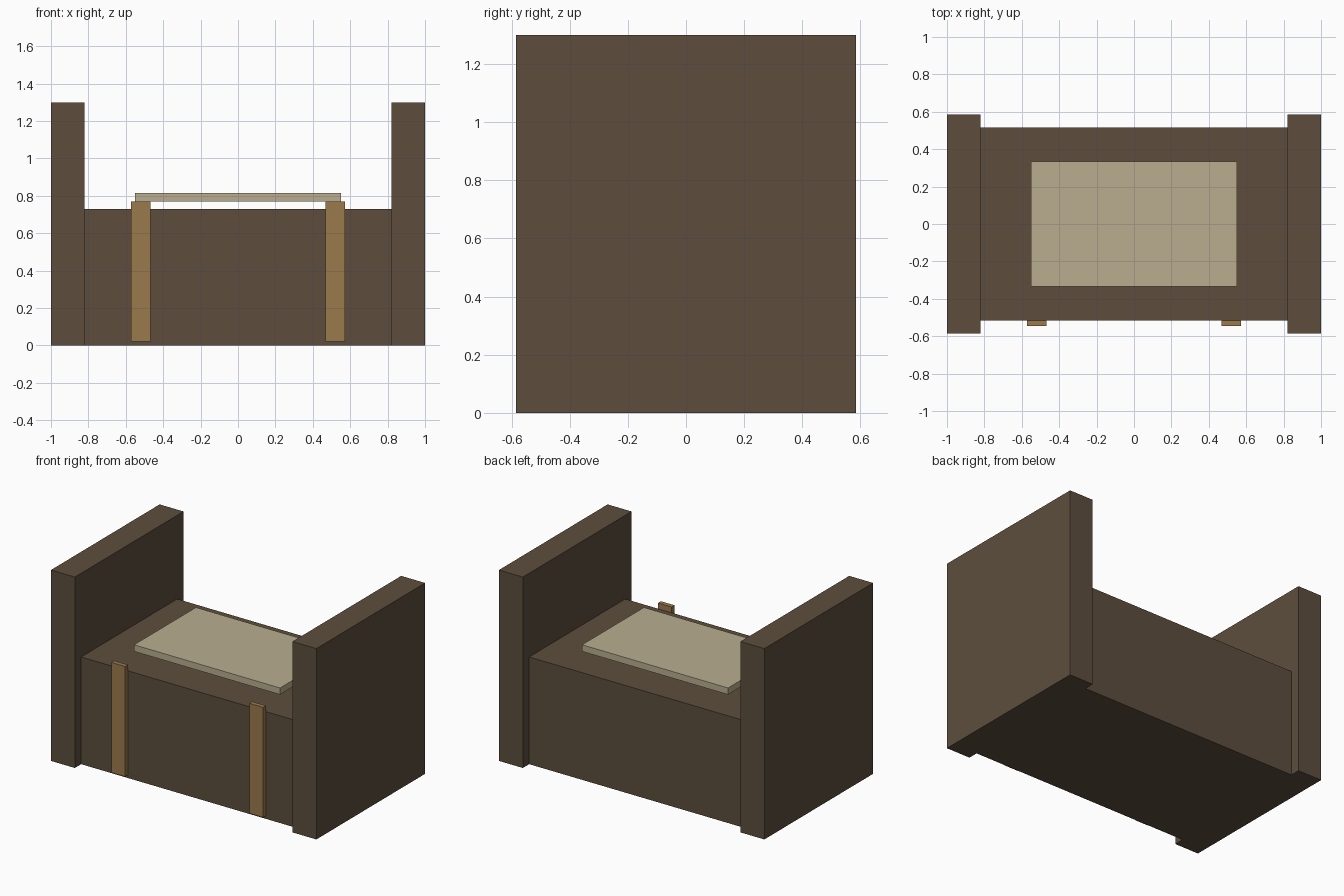
import bpy

if "Cube" in bpy.data.objects:
    bpy.data.objects.remove(bpy.data.objects["Cube"])


def material(name, rgb):
    mat = bpy.data.materials.new(name)
    mat.diffuse_color = (*rgb, 1.0)
    mat.use_nodes = True
    mat.node_tree.nodes["Principled BSDF"].inputs["Base Color"].default_value = mat.diffuse_color
    return mat


def box(name, lo, hi, mat):
    """Axis-aligned box between two corners."""
    centre = [(a + b) / 2 for a, b in zip(lo, hi)]
    bpy.ops.mesh.primitive_cube_add(size=1, location=centre)
    obj = bpy.context.object
    obj.name = name
    obj.scale = [b - a for a, b in zip(lo, hi)]
    bpy.ops.object.transform_apply(location=False, rotation=False, scale=True)
    obj.data.materials.append(mat)
    return obj


dark_wood = material("dark_wood", (0.11, 0.076, 0.047))
light_wood = material("light_wood", (0.33, 0.195, 0.075))
pale_top = material("pale_top", (0.48, 0.42, 0.275))

# Central block between the end walls
box("base_block", (-0.82, -0.517, 0), (0.82, 0.517, 0.73), dark_wood)

# Raised pale panel above the block
box("top_panel", (-0.55, -0.333, 0.77), (0.55, 0.333, 0.815), pale_top)

# Tall end walls and front battens, one per side
for side, s in (("left", -1), ("right", 1)):
    xs = sorted((s * 0.82, s * 1.0))
    box(f"{side}_end_wall", (xs[0], -0.585, 0), (xs[1], 0.585, 1.30), dark_wood)
    xs = sorted((s * 0.468, s * 0.572))
    box(f"{side}_front_batten", (xs[0], -0.546, 0.02), (xs[1], -0.515, 0.77), light_wood)
